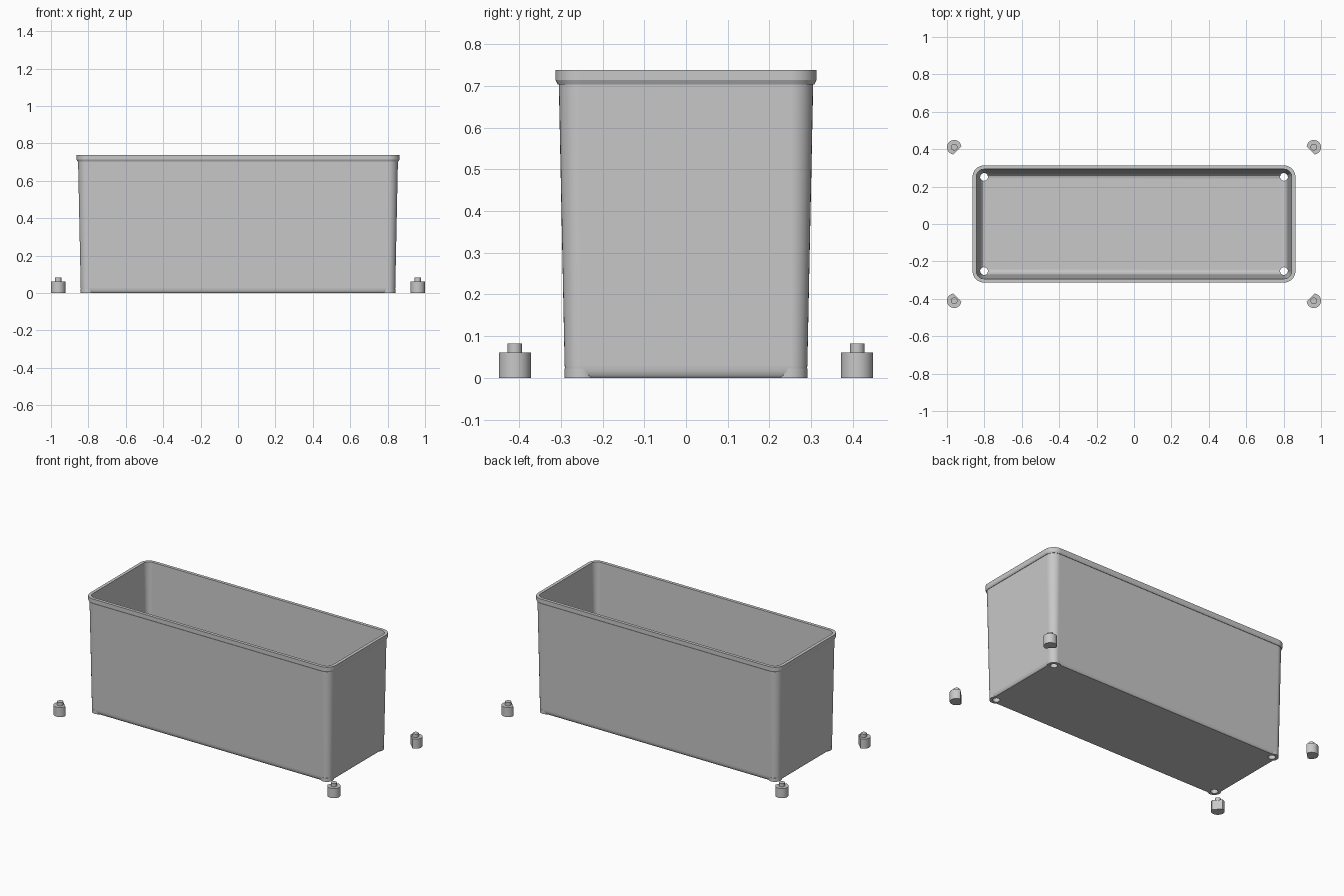
import bpy, bmesh, math

cube = bpy.data.objects.get("Cube")
if cube:
    bpy.data.objects.remove(cube)

grey = bpy.data.materials.new("light grey")
grey.use_nodes = True
colour = (0.58, 0.58, 0.58, 1)
grey.diffuse_color = colour
grey.node_tree.nodes["Principled BSDF"].inputs["Base Color"].default_value = colour

CORNER_X, CORNER_Y = 0.802, 0.252      # centres of the rounded corners
SIGNS = [(1, 1), (-1, 1), (-1, -1), (1, -1)]


def finish(bm, name):
    bmesh.ops.recalc_face_normals(bm, faces=bm.faces)
    mesh = bpy.data.meshes.new(name)
    bm.to_mesh(mesh)
    bm.free()
    obj = bpy.data.objects.new(name, mesh)
    bpy.context.collection.objects.link(obj)
    mesh.materials.append(grey)
    return obj


def activate(obj):
    bpy.ops.object.select_all(action='DESELECT')
    obj.select_set(True)
    bpy.context.view_layer.objects.active = obj


def smooth(obj):
    """Smooth the rounded areas and keep the large faces flat."""
    activate(obj)
    bpy.ops.object.shade_smooth_by_angle(angle=math.radians(25))
    mod = obj.modifiers.new("flat_large_faces", 'WEIGHTED_NORMAL')
    mod.keep_sharp = True
    mod.weight = 100


def rounded_ring(bm, offset, z, steps=8):
    """Rounded rectangle, grown outwards from the corner centres."""
    radius = max(offset, 0.012)
    cx, cy = CORNER_X + offset - radius, CORNER_Y + offset - radius
    ring = []
    for k, (sx, sy) in enumerate(SIGNS):
        for i in range(steps + 1):
            a = math.pi / 2 * (k + i / steps)
            ring.append(bm.verts.new((sx * cx + radius * math.cos(a),
                                      sy * cy + radius * math.sin(a), z)))
    return ring


def prism(bm, x, y, radius, z0, z1, start=0.0, sweep=2 * math.pi, n=32):
    """Upright cylinder; a partial sweep is closed by a flat face."""
    count = n if sweep > 6.28 else n + 1
    angles = [start + sweep * i / n for i in range(count)]
    low, high = ([bm.verts.new((x + radius * math.cos(a), y + radius * math.sin(a), z))
                  for a in angles] for z in (z0, z1))
    bm.faces.new(low[::-1])
    bm.faces.new(high)
    for i in range(count):
        j = (i + 1) % count
        bm.faces.new((low[i], low[j], high[j], high[i]))


def corner_cylinders(name, radius, z0, z1):
    bm = bmesh.new()
    for sx, sy in SIGNS:
        prism(bm, sx * CORNER_X, sy * CORNER_Y, radius, z0, z1)
    obj = finish(bm, name)
    obj.hide_render = True
    return obj


def combine(obj, helper, operation):
    activate(obj)
    mod = obj.modifiers.new(operation, 'BOOLEAN')
    mod.operation, mod.solver, mod.object = operation, 'EXACT', helper
    bpy.ops.object.modifier_apply(modifier=mod.name)
    bpy.data.objects.remove(helper)


# Tub: section from the underside, up the outside, over the rim, down to the floor
section = [(0.029, 0), (0.034, 0.006), (0.0375, 0.016), (0.039, 0.03),
           (0.053, 0.704), (0.056, 0.704), (0.061, 0.714), (0.061, 0.738),
           (0.041, 0.738), (0.018, 0.055), (0.013, 0.04), (0.004, 0.029), (-0.01, 0.025)]
bm = bmesh.new()
rings = [rounded_ring(bm, off, z) for off, z in section]
for a, b in zip(rings, rings[1:]):
    for i in range(len(a)):
        j = (i + 1) % len(a)
        bm.faces.new((a[i], a[j], b[j], b[i]))
bm.faces.new(rings[0][::-1])
bm.faces.new(rings[-1])
tub = finish(bm, "planter_tub")

# Corner bosses on the underside, each with a hole through the floor
combine(tub, corner_cylinders("corner_bosses", 0.039, 0, 0.023), 'UNION')
combine(tub, corner_cylinders("hole_cutters", 0.021, -0.1, 0.12), 'DIFFERENCE')
smooth(tub)

# Loose feet: round plugs with one flat side facing the tub, and a pin on top
for (sx, sy), place in zip(SIGNS, ("back_left", "back_right", "front_right", "front_left")):
    x, y = sx * 0.9615, sy * 0.4105
    inward = math.atan2(-sy, -sx)
    bm = bmesh.new()
    prism(bm, x, y, 0.0385, 0, 0.061, inward + math.pi * 0.28, math.pi * 1.44)
    prism(bm, x, y, 0.0175, 0.061, 0.082)
    smooth(finish(bm, place + "_foot"))
